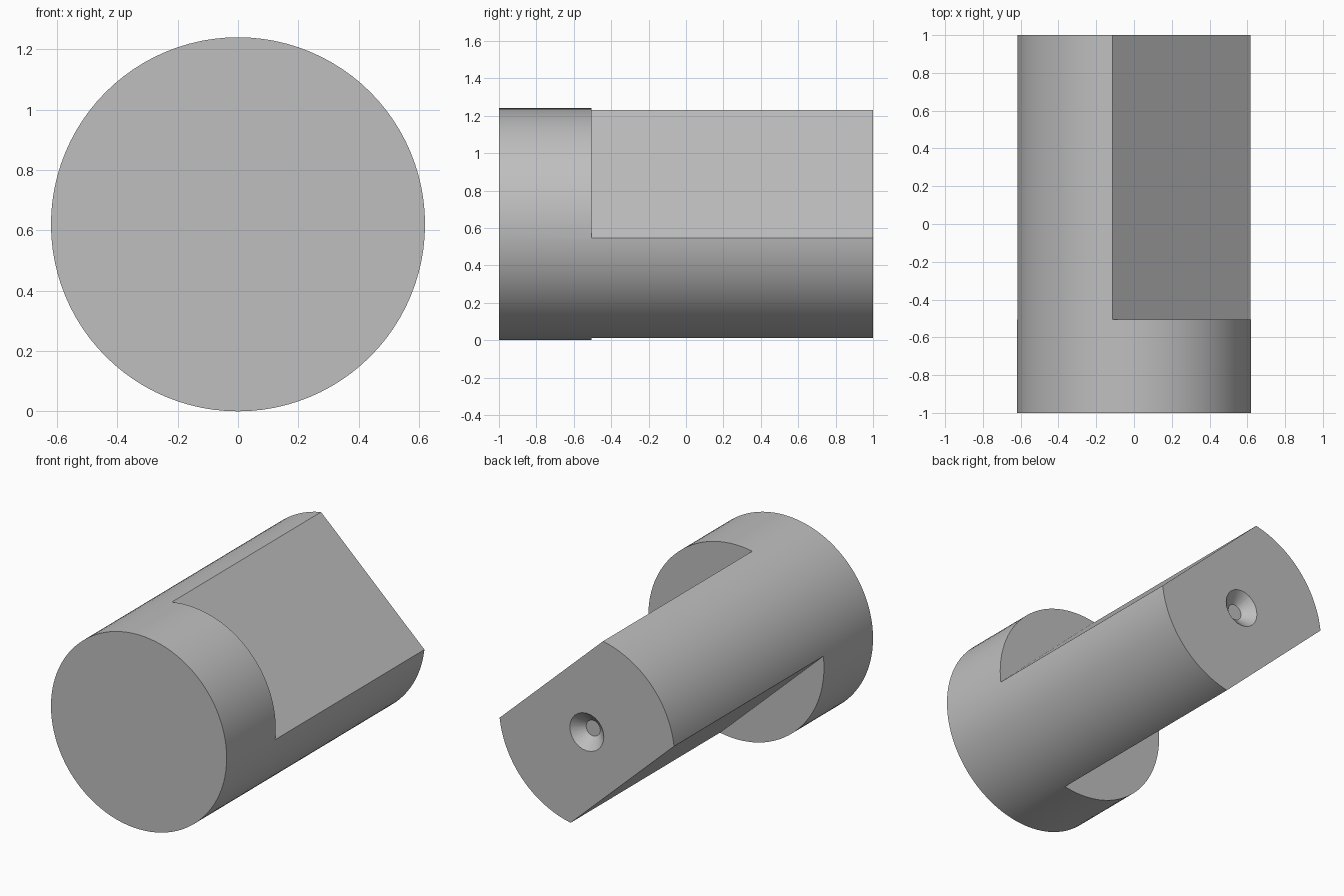
import bpy
from math import cos, sin, pi, radians
from mathutils import Vector

cube = bpy.data.objects.get("Cube")
if cube:
    bpy.data.objects.remove(cube, do_unlink=True)

RADIUS = 0.62          # pin radius, axis along y
SHOULDER = -0.505      # where the flats begin
FLAT_DIST = 0.367      # axis to each flat
FLAT_ANGLE = radians(46.9)

steel = bpy.data.materials.new("grey_steel")
steel.use_nodes = True
colour = (0.52, 0.52, 0.52, 1)
steel.diffuse_color = colour
steel.node_tree.nodes["Principled BSDF"].inputs["Base Color"].default_value = colour


def cut(target, cutter):
    """Subtract the cutter from the target, then discard it."""
    cutter.hide_render = True
    mod = target.modifiers.new("cut", 'BOOLEAN')
    mod.operation = 'DIFFERENCE'
    mod.solver = 'EXACT'
    mod.object = cutter
    bpy.context.view_layer.objects.active = target
    bpy.ops.object.modifier_apply(modifier=mod.name)
    bpy.data.objects.remove(cutter, do_unlink=True)


# Round pin body
bpy.ops.mesh.primitive_cylinder_add(vertices=96, radius=RADIUS, depth=2,
                                    location=(0, 0, RADIUS), rotation=(pi / 2, 0, 0))
pin = bpy.context.object
pin.name = "flatted_pin"
pin.data.materials.append(steel)

# Two parallel flats running from the shoulder to the back end
for angle in (FLAT_ANGLE, FLAT_ANGLE + pi):
    outward = Vector((cos(angle), 0, sin(angle)))
    centre = Vector((0, SHOULDER + 1, RADIUS)) + outward * (FLAT_DIST + 0.5)
    bpy.ops.mesh.primitive_cube_add(size=1, location=centre, rotation=(0, -angle, 0))
    block = bpy.context.object
    block.name = "flat_cutter"
    block.scale = (1, 2, 2)
    cut(pin, block)

# Conical centre hole in the back end
bpy.ops.mesh.primitive_cone_add(vertices=24, radius1=0.19, radius2=0.05, depth=0.13,
                                location=(0, 1, RADIUS), rotation=(pi / 2, 0, 0))
cone = bpy.context.object
cone.name = "centre_hole_cutter"
cut(pin, cone)

# Smooth round surfaces, crisp machined edges
bpy.ops.object.select_all(action='DESELECT')
pin.select_set(True)
bpy.context.view_layer.objects.active = pin
bpy.ops.object.shade_smooth_by_angle(angle=radians(25))
